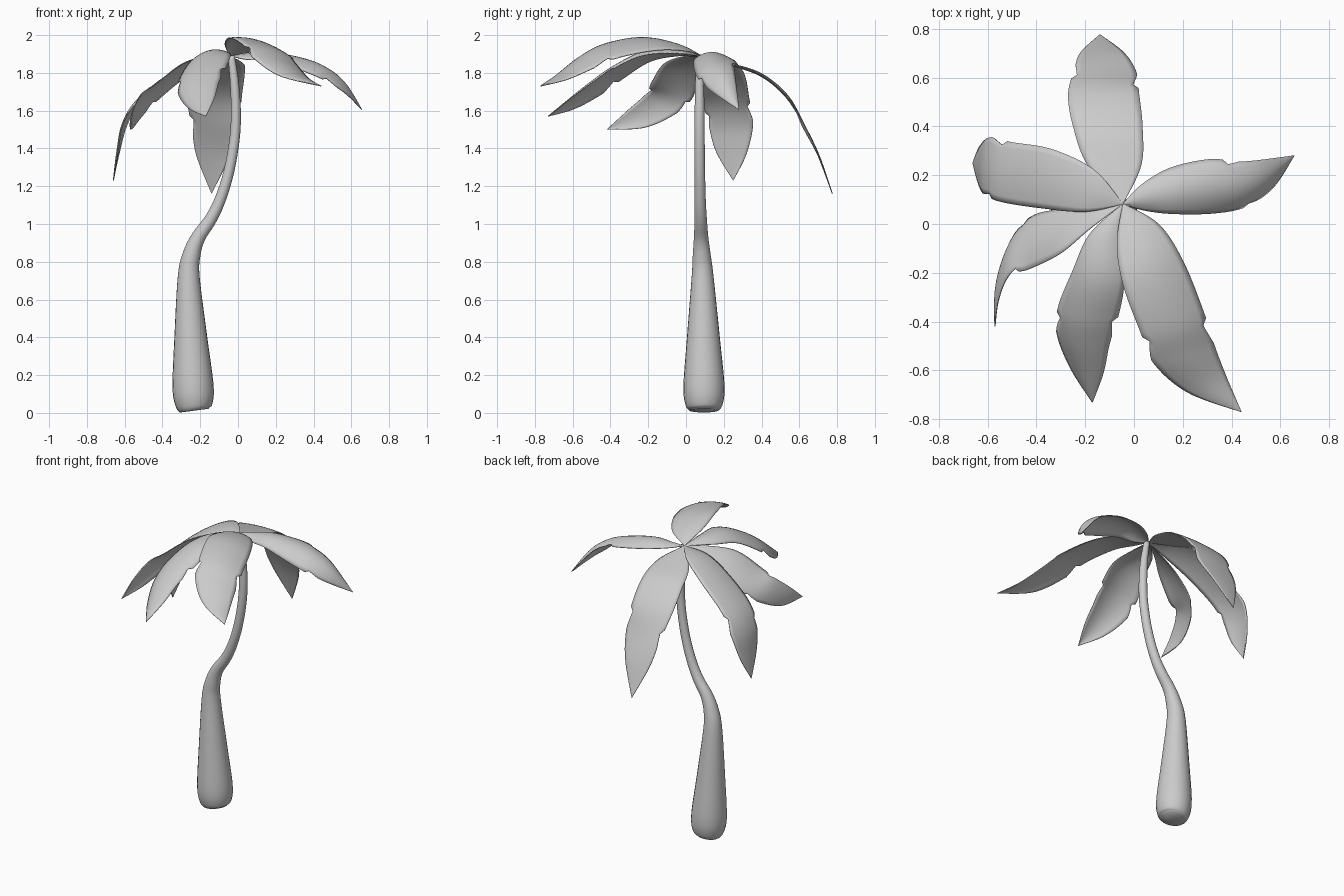
import bpy, math
from mathutils import Vector

if "Cube" in bpy.data.objects:
    bpy.data.objects.remove(bpy.data.objects["Cube"])


def smooth_path(pts, t):
    """Catmull-Rom through points of any size, t in 0..1."""
    n = len(pts) - 1
    i = min(int(t * n), n - 1)
    u = t * n - i
    ends = [pts[max(i - 1, 0)], pts[i], pts[i + 1], pts[min(i + 2, n)]]
    return [0.5 * (2 * b + (c - a) * u + (2 * a - 5 * b + 4 * c - d) * u * u
                   + (3 * b - a - 3 * c + d) * u ** 3) for a, b, c, d in zip(*ends)]


def make_object(name, verts, faces, angle):
    mesh = bpy.data.meshes.new(name)
    mesh.from_pydata(verts, [], faces)
    ob = bpy.data.objects.new(name, mesh)
    bpy.context.collection.objects.link(ob)
    bpy.ops.object.select_all(action='DESELECT')
    ob.select_set(True)
    bpy.context.view_layer.objects.active = ob
    bpy.ops.object.shade_smooth_by_angle(angle=math.radians(angle))
    return ob


def trunk(path, rows=56, sides=24):
    verts, faces = [], []
    for r in range(rows + 1):
        t = r / rows
        x, y, z, rad = smooth_path(path, t)
        ahead = Vector(smooth_path(path, min(t + .01, 1))[:3])
        behind = Vector(smooth_path(path, max(t - .01, 0))[:3])
        tan = (ahead - behind).normalized()
        side = Vector((0, 1, 0)).cross(tan).normalized()
        fwd = tan.cross(side)
        for s in range(sides):
            a = 2 * math.pi * s / sides
            verts.append(Vector((x, y, z)) + rad * (math.cos(a) * side + math.sin(a) * fwd))
    for r in range(rows):
        for s in range(sides):
            a, b = r * sides + s, r * sides + (s + 1) % sides
            faces.append((a, b, b + sides, a + sides))
    faces.append(tuple(reversed(range(sides))))
    faces.append(tuple(range(rows * sides, (rows + 1) * sides)))
    return make_object("trunk", verts, faces, 100)


def leaf(name, left, right, camber, notch_l, notch_r, rows=40, cols=10):
    """Blade lofted between two edge curves, arched across, with a torn notch per side."""
    root, tip = (-.045, .082, 1.89), left[-1]
    left, right = [root] + left, [root] + right + [tip]

    def tear(t, at):
        d = (t - at) / .1
        return .16 * (1 - d) if 0 <= d < 1 else 0

    verts, faces = [], []
    for r in range(rows + 1):
        t = r / rows
        a, b = Vector(smooth_path(left, t)), Vector(smooth_path(right, t))
        ahead = sum((Vector(smooth_path(e, min(t + .02, 1))) for e in (left, right)), Vector())
        behind = sum((Vector(smooth_path(e, max(t - .02, 0))) for e in (left, right)), Vector())
        up = (b - a).cross(ahead - behind)
        up = up.normalized() if up.length > 1e-7 else Vector((0, 0, 1))
        if up.z < 0:
            up = -up
        w = (b - a).length
        for c in range(cols + 1):
            u = 2 * c / cols - 1
            u *= 1 - tear(t, notch_l if u < 0 else notch_r) * abs(u) ** 3
            verts.append(a.lerp(b, (u + 1) / 2) + up * camber * w * (1 - u * u))
    n = cols + 1
    for r in range(rows):
        for c in range(cols):
            i = r * n + c
            faces.append((i, i + 1, i + n + 1, i + n))
    ob = make_object(name, verts, faces, 60)
    mod = ob.modifiers.new("thickness", 'SOLIDIFY')
    mod.thickness, mod.offset = .005, 0


# Bent trunk, thick at the foot: x, y, z, radius
trunk([(-.23, .095, .012, .075), (-.233, .095, .04, .097), (-.238, .095, .14, .109),
       (-.25, .092, .4, .087), (-.261, .088, .72, .058), (-.245, .083, .84, .047),
       (-.21, .08, .93, .038), (-.148, .078, 1.02, .033), (-.098, .075, 1.12, .03),
       (-.05, .073, 1.27, .028), (-.018, .072, 1.45, .027), (-.011, .072, 1.6, .026),
       (-.02, .072, 1.76, .023), (-.036, .078, 1.89, .018)])

# Fronds: left edge (ending at the tip), right edge
leaf("back_leaf",
     [(-.19, .24, 1.84), (-.25, .4, 1.78), (-.27, .53, 1.67), (-.245, .63, 1.51),
      (-.22, .70, 1.36), (-.14, .775, 1.16)],
     [(.03, .24, 1.845), (.035, .4, 1.79), (.02, .54, 1.67), (.01, .62, 1.51),
      (-.04, .70, 1.36)], .03, .61, .55)
leaf("right_leaf",
     [(.03, .16, 1.885), (.15, .23, 1.875), (.31, .265, 1.855), (.42, .255, 1.83),
      (.52, .262, 1.765), (.655, .28, 1.605)],
     [(.05, .055, 1.87), (.17, .042, 1.865), (.33, .045, 1.815), (.46, .072, 1.76),
      (.57, .15, 1.69)], .2, .58, .66)
leaf("front_right_leaf",
     [(-.07, -.08, 1.95), (-.045, -.25, 1.985), (.025, -.44, 1.95), (.08, -.57, 1.88),
      (.22, -.69, 1.785), (.44, -.77, 1.73)],
     [(.1, .0, 1.915), (.2, -.15, 1.92), (.285, -.36, 1.88), (.33, -.50, 1.82),
      (.38, -.63, 1.765)], .09, .55, .55)
leaf("front_leaf",
     [(-.18, -.04, 1.89), (-.25, -.19, 1.86), (-.31, -.34, 1.765), (-.315, -.45, 1.685),
      (-.26, -.59, 1.61), (-.17, -.73, 1.57)],
     [(-.05, -.08, 1.905), (-.04, -.24, 1.89), (-.065, -.38, 1.825), (-.10, -.49, 1.755),
      (-.125, -.61, 1.665)], .16, .55, .52)
leaf("front_left_leaf",
     [(-.17, .07, 1.84), (-.3, .06, 1.76), (-.42, .03, 1.66), (-.50, -.06, 1.58),
      (-.555, -.22, 1.51), (-.57, -.42, 1.5)],
     [(-.18, -.02, 1.885), (-.30, -.12, 1.845), (-.43, -.185, 1.745), (-.51, -.21, 1.69),
      (-.555, -.31, 1.6)], .09, .55, .58)
leaf("left_leaf",
     [(-.2, .05, 1.86), (-.38, .065, 1.765), (-.54, .09, 1.64), (-.61, .12, 1.52),
      (-.635, .16, 1.38), (-.66, .25, 1.23)],
     [(-.16, .22, 1.88), (-.33, .305, 1.8), (-.5, .335, 1.66), (-.585, .355, 1.53),
      (-.63, .32, 1.37)], .06, .58, .55)
